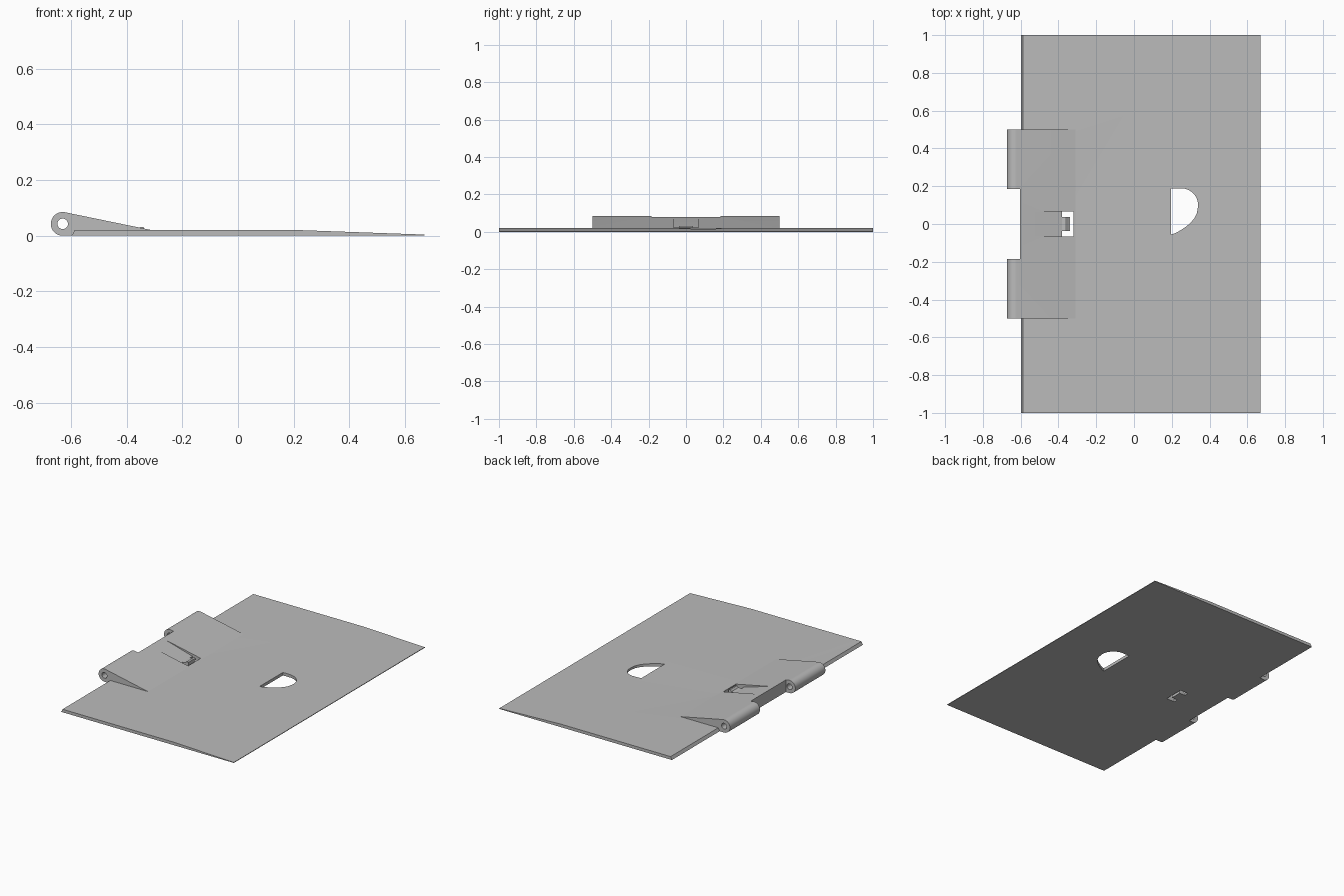
import bpy, bmesh, math

if "Cube" in bpy.data.objects:
    bpy.data.objects.remove(bpy.data.objects["Cube"])

grey = bpy.data.materials.new("light grey")
grey.diffuse_color = (0.5, 0.5, 0.5, 1)
grey.use_nodes = True
grey.node_tree.nodes["Principled BSDF"].inputs["Base Color"].default_value = grey.diffuse_color


def extrude(name, pts, axis, a, b):
    """Prism from a 2D outline: axis 'y' reads (x, z), axis 'z' reads (x, y)."""
    bm = bmesh.new()

    def place(p, t):
        return (p[0], t, p[1]) if axis == 'y' else (p[0], p[1], t)

    lo = [bm.verts.new(place(p, a)) for p in pts]
    hi = [bm.verts.new(place(p, b)) for p in pts]
    bm.faces.new(lo)
    bm.faces.new(hi)
    for i in range(len(pts)):
        j = (i + 1) % len(pts)
        bm.faces.new((lo[i], lo[j], hi[j], hi[i]))
    bmesh.ops.recalc_face_normals(bm, faces=bm.faces)
    me = bpy.data.meshes.new(name)
    bm.to_mesh(me)
    bm.free()
    ob = bpy.data.objects.new(name, me)
    bpy.context.collection.objects.link(ob)
    me.materials.append(grey)
    return ob


def arc(cx, cz, r, a0, a1, n):
    angs = [math.radians(a0 + (a1 - a0) * i / n) for i in range(n + 1)]
    return [(cx + r * math.cos(t), cz + r * math.sin(t)) for t in angs]


def cut(ob, cutters):
    for c in cutters:
        m = ob.modifiers.new("cut", 'BOOLEAN')
        m.operation, m.solver, m.object = 'DIFFERENCE', 'EXACT', c
    bpy.context.view_layer.update()
    dg = bpy.context.evaluated_depsgraph_get()
    me = bpy.data.meshes.new_from_object(ob.evaluated_get(dg))
    ob.modifiers.clear()
    ob.data = me


# Thin plate with tapered front lip and slanted hinge edge
plate = extrude("plate", [(-0.597, 0), (-0.587, 0.02), (0.22, 0.02),
                          (0.67, 0.004), (0.67, 0)], 'y', -1, 1)

# Hinge ramp: round barrel running tangentially down to the plate
CX, R = -0.63, 0.0425
ramp = extrude("hinge_ramp", arc(CX, R, R, 78.4, 270, 28) +
               [(-0.592, 0), (-0.58, 0.01), (-0.31, 0.01), (-0.31, 0.02)],
               'y', -0.5, 0.5)

# Cutters
pin_hole = extrude("pin_hole_cutter", arc(CX, R, 0.019, 0, 345, 23), 'y', -0.6, 0.6)
gap = extrude("knuckle_gap_cutter", [(-0.8, -0.1), (-0.603, -0.1),
                                     (-0.603, 0.2), (-0.8, 0.2)], 'y', -0.185, 0.185)
slot = extrude("latch_slot_cutter", [(-0.60, 0.0812), (-0.38, 0.019), (-0.38, -0.05),
                                     (-0.32, -0.05), (-0.32, 0.15), (-0.60, 0.15)],
               'y', -0.066, 0.066)
window = extrude("window_cutter", [(0.197, -0.055), (0.215, -0.05), (0.24, -0.037),
                                   (0.27, -0.018), (0.297, 0.004), (0.318, 0.028),
                                   (0.332, 0.055)] +
                 arc(0.25, 0.1, 0.089, -12, 90, 14) + [(0.197, 0.189)], 'z', -0.1, 0.1)

cut(ramp, [pin_hole, gap, slot])
cut(plate, [slot, window])
for c in (pin_hole, gap, slot, window):
    bpy.data.objects.remove(c, do_unlink=True)

# Latch tongue with small raised hook inside the slot
tongue = extrude("latch_tongue", [(-0.385, 0), (-0.385, 0.018), (-0.36, 0.022),
                                  (-0.35, 0.032), (-0.338, 0.03), (-0.338, 0)],
                 'y', -0.037, 0.037)

for ob in (plate, ramp, tongue):
    bpy.ops.object.select_all(action='DESELECT')
    bpy.context.view_layer.objects.active = ob
    ob.select_set(True)
    bpy.ops.object.shade_smooth_by_angle(angle=math.radians(25 if ob is not ramp else 30))
